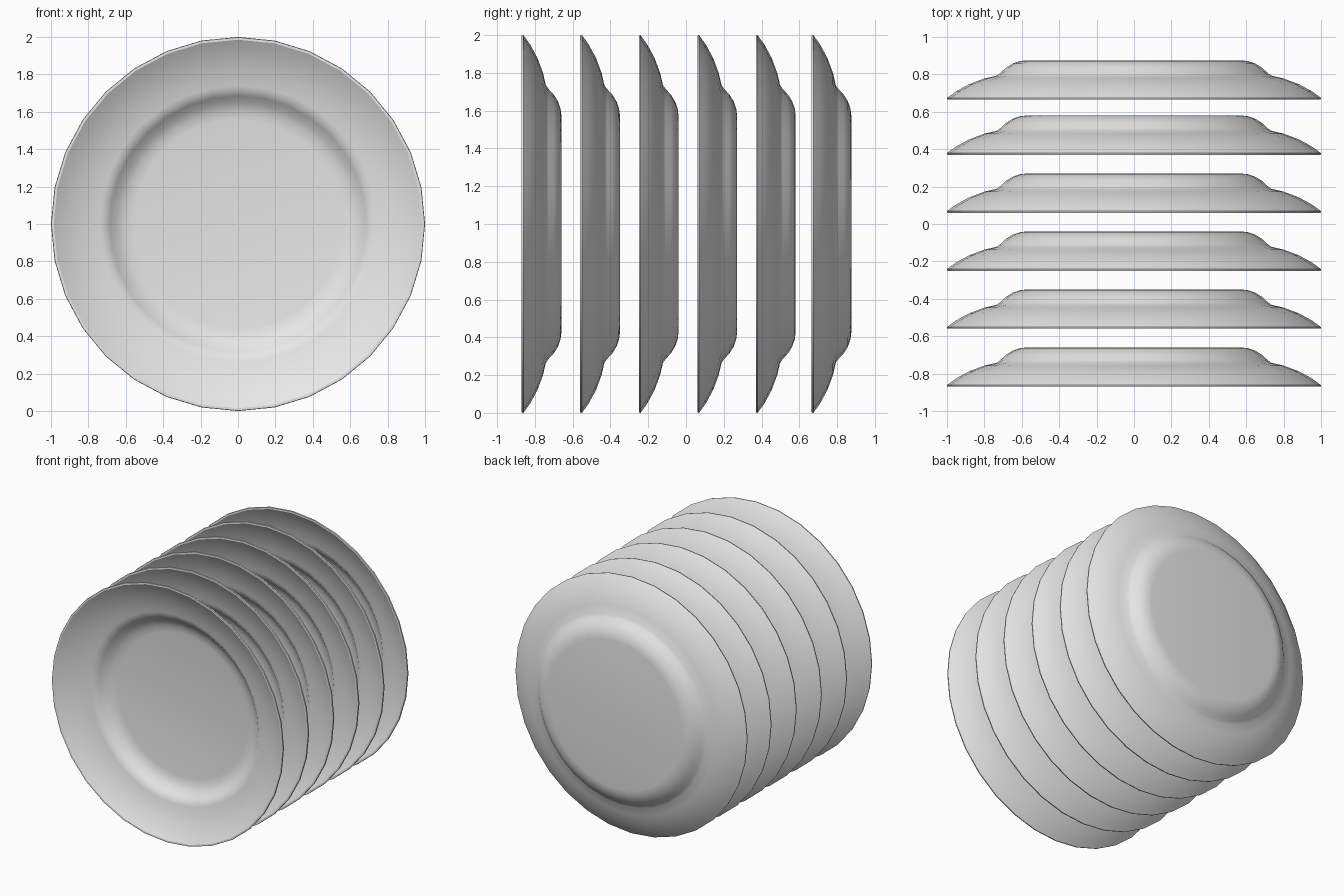
import bpy, bmesh, math
from mathutils import Vector

cube = bpy.data.objects.get("Cube")
if cube:
    bpy.data.objects.remove(cube, do_unlink=True)

SEGMENTS = 32
RIM_Y = (-0.87, -0.56, -0.25, 0.06, 0.37, 0.665)

# Plate section as (radius, depth behind the rim)
INNER = [(0, 0.19), (0.56, 0.19), (0.61, 0.182), (0.65, 0.162), (0.685, 0.132),
         (0.71, 0.109), (0.74, 0.102), (0.80, 0.088), (0.88, 0.058), (0.95, 0.022), (0.985, 0)]
OUTER = [(0.998, 0), (1, 0.009), (0.95, 0.045), (0.88, 0.083), (0.80, 0.113), (0.735, 0.128),
         (0.715, 0.142), (0.685, 0.170), (0.65, 0.192), (0.61, 0.206), (0.575, 0.21), (0, 0.21)]

# Plain grey ceramic
ceramic = bpy.data.materials.new("grey ceramic")
ceramic.use_nodes = True
colour = (0.8, 0.8, 0.8, 1)
ceramic.diffuse_color = colour
ceramic.node_tree.nodes["Principled BSDF"].inputs["Base Color"].default_value = colour


def plate_mesh():
    """Turn the section around the y axis."""
    bm = bmesh.new()
    verts = [bm.verts.new((0, d, r)) for r, d in INNER + OUTER]
    edges = [bm.edges.new(pair) for pair in zip(verts, verts[1:])]
    bmesh.ops.spin(bm, geom=verts + edges, cent=Vector(), axis=Vector((0, 1, 0)),
                   angle=math.tau, steps=SEGMENTS, use_merge=False)
    bmesh.ops.remove_doubles(bm, verts=bm.verts, dist=0.0005)
    bmesh.ops.recalc_face_normals(bm, faces=bm.faces)
    mesh = bpy.data.meshes.new("plate")
    bm.to_mesh(mesh)
    bm.free()
    mesh.materials.append(ceramic)
    return mesh


# Row of identical upright plates
mesh = plate_mesh()
bpy.ops.object.select_all(action='DESELECT')
for i, y in enumerate(RIM_Y):
    plate = bpy.data.objects.new(f"plate_{i + 1}", mesh)
    plate.location = (0, y, 1)
    bpy.context.collection.objects.link(plate)
    if i == 0:
        plate.select_set(True)
        bpy.context.view_layer.objects.active = plate
bpy.ops.object.shade_smooth_by_angle(angle=math.radians(30))
